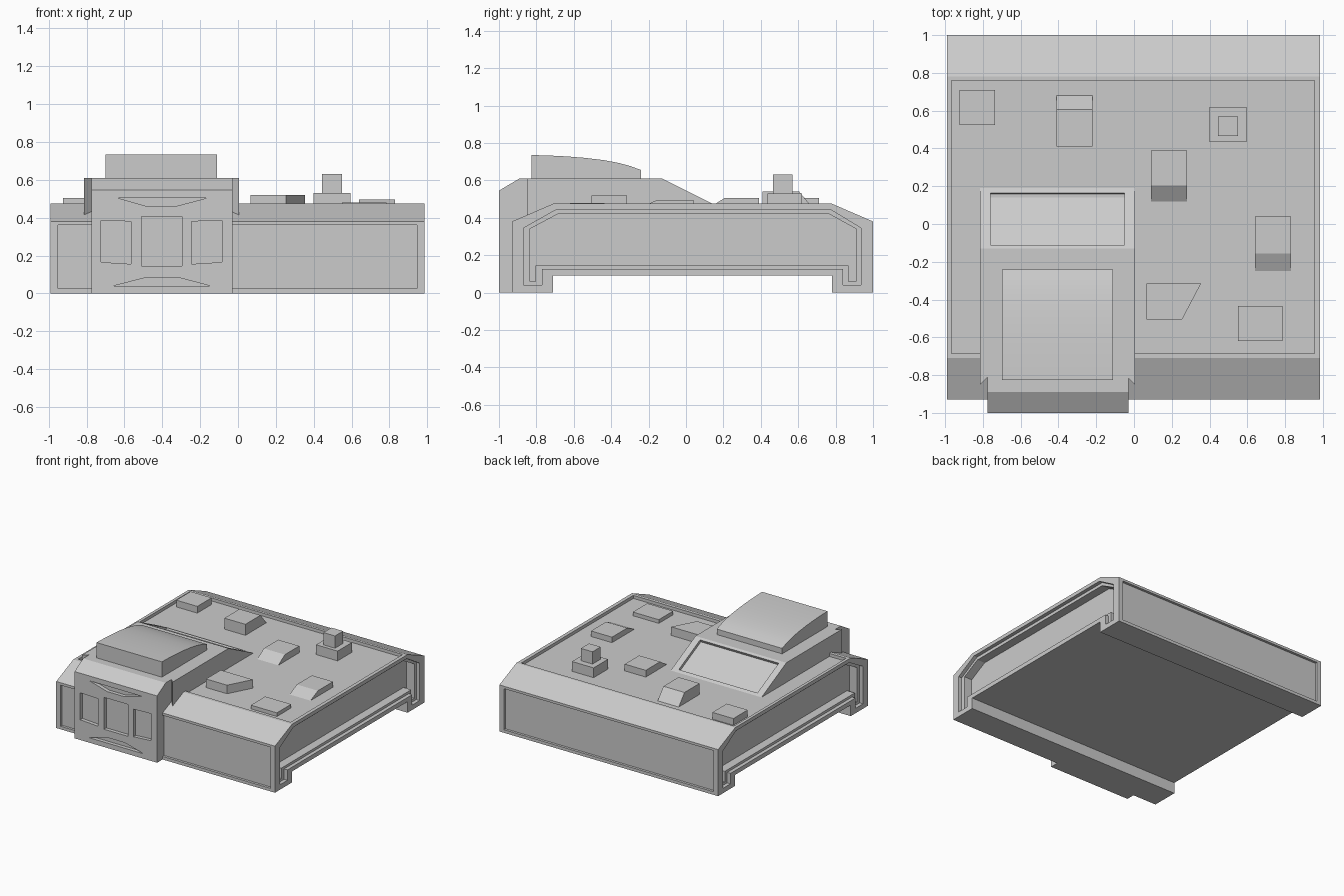
import bpy, bmesh
from mathutils import Vector

cube = bpy.data.objects.get("Cube")
if cube:
    bpy.data.objects.remove(cube, do_unlink=True)

grey = bpy.data.materials.new("light_grey")
grey.use_nodes = True
colour = (0.6, 0.6, 0.6, 1)
grey.diffuse_color = colour
grey.node_tree.nodes["Principled BSDF"].inputs["Base Color"].default_value = colour


def prism(name, points, axis, lo, hi):
    """Extrude a 2D outline along an axis from lo to hi."""
    place = {"x": lambda p, t: (t, p[0], p[1]),
             "y": lambda p, t: (p[0], t, p[1]),
             "z": lambda p, t: (p[0], p[1], t)}[axis]
    bm = bmesh.new()
    face = bm.faces.new([bm.verts.new(place(p, lo)) for p in points])
    new = bmesh.ops.extrude_face_region(bm, geom=[face])["geom"]
    shift = Vector(place((0, 0), hi - lo))
    bmesh.ops.translate(bm, vec=shift, verts=[g for g in new if isinstance(g, bmesh.types.BMVert)])
    bmesh.ops.recalc_face_normals(bm, faces=bm.faces)
    mesh = bpy.data.meshes.new(name)
    bm.to_mesh(mesh)
    bm.free()
    mesh.materials.append(grey)
    ob = bpy.data.objects.new(name, mesh)
    bpy.context.collection.objects.link(ob)
    return ob


def rect(a0, a1, b0, b1):
    return [(a0, b0), (a1, b0), (a1, b1), (a0, b1)]


def box(name, x0, x1, y0, y1, z0, z1):
    return prism(name, rect(x0, x1, y0, y1), "z", z0, z1)


def cut(target, cutters):
    """Carve each cutter out of the target, then discard it."""
    for cutter in cutters:
        cutter.hide_render = True
        mod = target.modifiers.new("recess", "BOOLEAN")
        mod.operation, mod.solver, mod.object = "DIFFERENCE", "EXACT", cutter
        bpy.context.view_layer.objects.active = target
        bpy.ops.object.modifier_apply(modifier=mod.name)
        bpy.data.objects.remove(cutter, do_unlink=True)


def arch(y0, y1, top0, top1, leg0, leg1, foot, belly, shoulder, top):
    """Side outline of the hull: a chamfered slab standing on two short legs."""
    return [(y0, foot), (y0, shoulder), (top0, top), (top1, top), (y1, shoulder),
            (y1, foot), (leg1, foot), (leg1, belly), (leg0, belly), (leg0, foot)]


# Hull with stepped side recesses, end panels and a sunken deck
LEFT, RIGHT, DECK = 0.985, -0.99, 0.45
hull = prism("hull", arch(-0.93, 1, -0.71, 0.78, -0.71, 0.78, 0, 0.09, 0.38, 0.475),
             "x", RIGHT, LEFT)
outer_step = arch(-0.868, 0.935, -0.69, 0.77, -0.77, 0.84, 0.04, 0.125, 0.345, 0.445)
inner_step = arch(-0.835, 0.91, -0.685, 0.765, -0.805, 0.87, 0.06, 0.145, 0.34, 0.42)
recesses = []
for outline, depth in ((outer_step, 0.03), (inner_step, 0.1)):
    recesses.append(prism("side_cutter", outline, "x", LEFT - depth, LEFT + 0.1))
    recesses.append(prism("side_cutter", outline, "x", RIGHT - 0.1, RIGHT + depth))
panel = rect(-0.95, 0.945, 0.025, 0.36)
recesses.append(prism("front_cutter", panel, "y", -1.1, -0.91))
recesses.append(prism("back_cutter", panel, "y", 0.98, 1.1))
recesses.append(box("deck_cutter", -0.965, 0.955, -0.685, 0.76, DECK, 0.6))
cut(hull, recesses)

# Cab front with recessed windows and vents
cab = prism("cab_front", [(-1, 0), (-1, 0.545), (-0.89, 0.61), (-0.8, 0.61), (-0.8, 0)],
            "x", -0.775, -0.03)
openings = [
    rect(-0.51, -0.295, 0.145, 0.405),
    [(-0.725, 0.165), (-0.565, 0.155), (-0.565, 0.38), (-0.725, 0.385)],
    [(-0.245, 0.155), (-0.085, 0.165), (-0.085, 0.385), (-0.245, 0.38)],
    [(-0.64, 0.505), (-0.48, 0.46), (-0.33, 0.46), (-0.16, 0.505)],
    [(-0.655, 0.04), (-0.15, 0.04), (-0.32, 0.085), (-0.48, 0.085)],
]
cut(cab, [prism("window_cutter", o, "y", -1.1, -0.97) for o in openings])

# Cab body sloping down to the deck, with a sunken rear panel
body = prism("cab_body", [(-0.81, 0.4), (-0.81, 0.61), (-0.13, 0.61), (0.19, DECK), (0.19, 0.4)],
             "x", -0.815, 0.005)
rear_panel = [(-0.12, 0.58), (0.155, 0.4425), (0.205, 0.5425), (-0.07, 0.68)]
cut(body, [prism("panel_cutter", rear_panel, "x", -0.76, -0.05)])

# Swept fins at both front corners of the cab body
for name, edge, root in (("right_fin", -0.815, -0.775), ("left_fin", 0.005, -0.035)):
    prism(name, [(edge, -0.85), (root, -0.81), (edge, -0.81)], "z", 0.4, 0.61)

# Curved roof hump
roof = prism("roof_hump", [(-0.825, 0.6), (-0.825, 0.735), (-0.74, 0.733), (-0.64, 0.728),
                           (-0.54, 0.72), (-0.44, 0.708), (-0.36, 0.693), (-0.3, 0.677),
                           (-0.24, 0.655), (-0.24, 0.6)], "x", -0.7, -0.11)
bpy.ops.object.select_all(action="DESELECT")
roof.select_set(True)
bpy.context.view_layer.objects.active = roof
bpy.ops.object.shade_smooth_by_angle(angle=0.5)

# Blocks on the deck
FLOOR = DECK - 0.01
box("rear_right_block", -0.925, -0.735, 0.525, 0.71, FLOOR, 0.505)
box("turret_base", 0.4, 0.595, 0.435, 0.62, FLOOR, 0.53)
box("turret_top", 0.445, 0.55, 0.465, 0.57, 0.52, 0.63)
box("front_left_block", 0.55, 0.785, -0.62, -0.435, FLOOR, 0.48)
prism("angled_block", [(0.065, -0.315), (0.355, -0.315), (0.255, -0.505), (0.065, -0.505)],
      "z", FLOOR, 0.52)

# Wedges: upright end, ridge, sloping end, top height, side limits
for name, back, ridge, tip, top, x0, x1 in (
        ("rear_wedge", 0.41, 0.605, 0.68, 0.54, -0.41, -0.22),
        ("middle_wedge", 0.39, 0.205, 0.12, 0.505, 0.09, 0.28),
        ("left_wedge", 0.04, -0.155, -0.25, 0.495, 0.64, 0.83)):
    prism(name, [(back, FLOOR), (back, top), (ridge, top), (tip, DECK), (tip, FLOOR)],
          "x", x0, x1)
